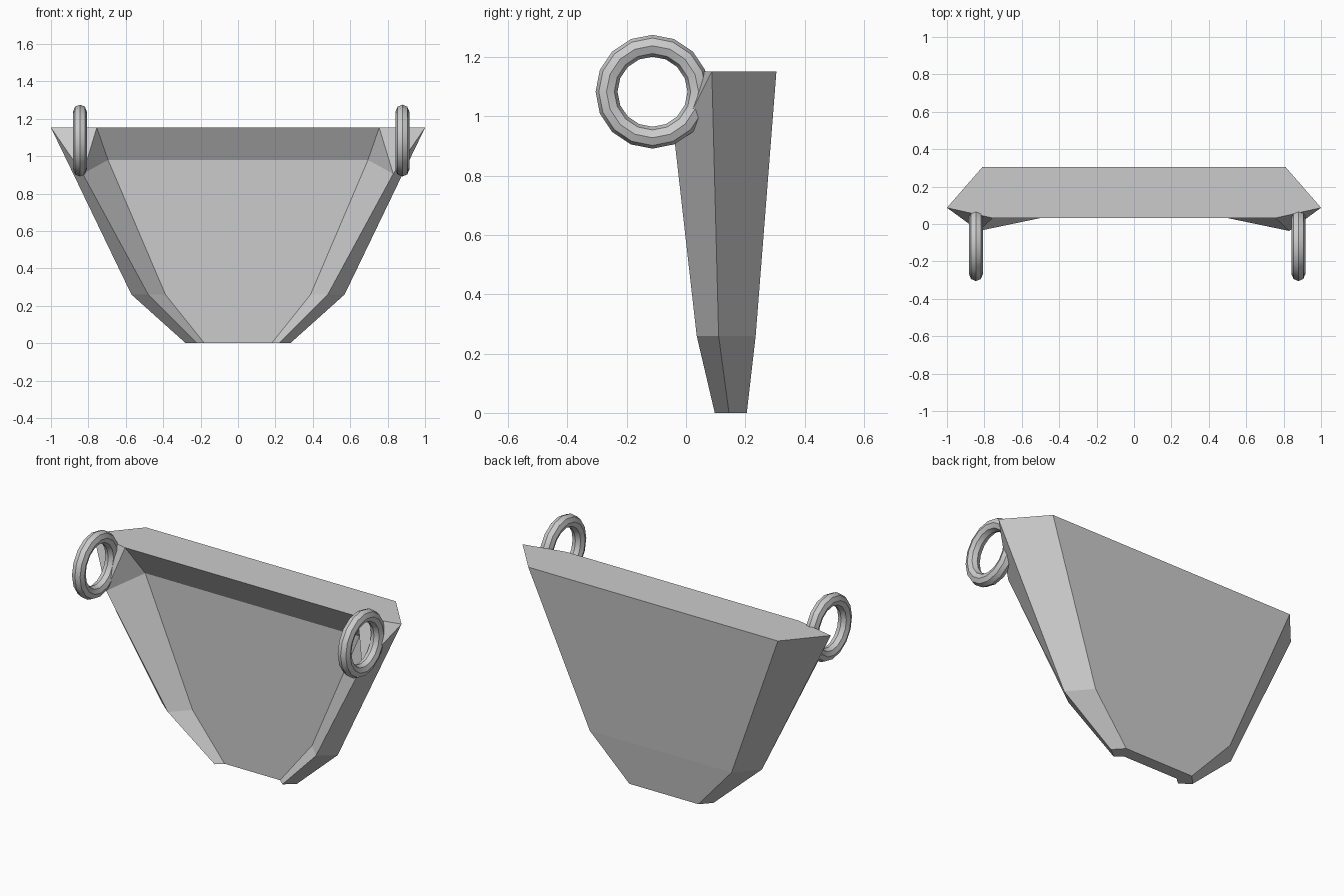
import bpy, bmesh, math

if "Cube" in bpy.data.objects:
    bpy.data.objects.remove(bpy.data.objects["Cube"])

# Right half of the scoop: back corner, outer corner, front ridge, inner panel corner
LEVELS = [
    [(.224, .205, 0), (.28, .145, 0), (.22, .097, 0), (.18, .133, 0)],
    [(.46, .235, .26), (.57, .11, .26), (.48, .036, .26), (.388, .133, .26)],
    [(.81, .305, 1.152), (1, .087, 1.152), (.83, -.037, .905), (.695, .133, .98)],
]
LIP = (.755, .032, 1.152)  # front end of the top rim


def build_bucket():
    bm = bmesh.new()

    def side(s):
        make = lambda p: bm.verts.new((s * p[0], p[1], p[2]))
        return [[make(p) for p in row] for row in LEVELS], make(LIP)

    (L, lip_l), (R, lip_r) = side(-1), side(1)
    # side walls: outer back, outer front and inner flank
    for rows, lip in ((L, lip_l), (R, lip_r)):
        for i in range(2):
            for j in range(3):
                quad = [rows[i][j], rows[i][j + 1], rows[i + 1][j + 1], rows[i + 1][j]]
                bm.faces.new(quad)
        bm.faces.new((rows[2][1], rows[2][2], lip))
        bm.faces.new((rows[2][2], rows[2][3], lip))
    # back plate and recessed front panel
    for i in range(2):
        for j in (0, 3):
            bm.faces.new((L[i][j], R[i][j], R[i + 1][j], L[i + 1][j]))
    # bottom, top and the slanted band under the rim
    bm.faces.new(L[0] + R[0][::-1])
    bm.faces.new((L[2][0], L[2][1], lip_l, lip_r, R[2][1], R[2][0]))
    bm.faces.new((lip_l, lip_r, R[2][3], L[2][3]))
    bmesh.ops.recalc_face_normals(bm, faces=bm.faces[:])
    mesh = bpy.data.meshes.new("scoop_body")
    bm.to_mesh(mesh)
    bm.free()
    bpy.context.collection.objects.link(bpy.data.objects.new("scoop_body", mesh))


# Hanging rings at the upper corners
def build_ring(name, x):
    bpy.ops.mesh.primitive_torus_add(
        major_segments=16, minor_segments=8, major_radius=.155, minor_radius=.037,
        location=(x, -.113, 1.083), rotation=(0, math.pi / 2, 0))
    bpy.context.object.name = name
    bpy.ops.object.shade_smooth_by_angle(angle=math.radians(30))


build_bucket()
build_ring("left_ring", -.845)
build_ring("right_ring", .879)
